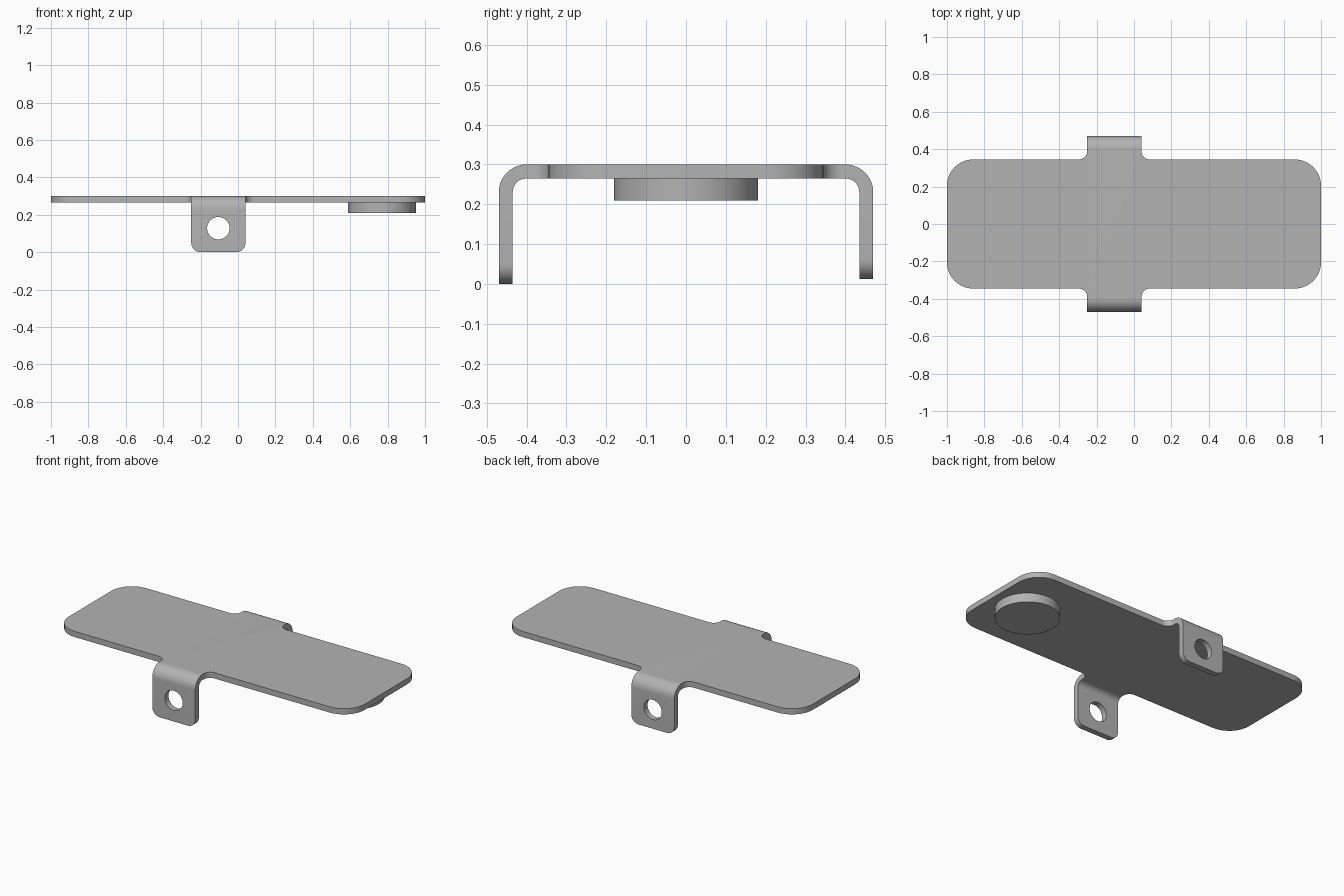
import bpy
import bmesh
from math import pi, sin, cos
from mathutils import Vector

if "Cube" in bpy.data.objects:
    bpy.data.objects.remove(bpy.data.objects["Cube"], do_unlink=True)

TOP, THICK = 0.3, 0.035
BEND_Y, BEND_R = 0.4, 0.07          # where the tabs start to fold, outer radius
ARC = BEND_R * pi / 2
HALF_W = 0.345
TAB_L, TAB_R = -0.25, 0.04
TAB_X = (TAB_L + TAB_R) / 2

grey = bpy.data.materials.new("grey metal")
grey.use_nodes = True
colour = (0.45, 0.45, 0.45, 1)
grey.diffuse_color = colour
grey.node_tree.nodes["Principled BSDF"].inputs["Base Color"].default_value = colour


def rounded(corners, steps=10):
    """Outline with each (x, y, radius) right-angle corner rounded."""
    points = []
    for i, (x, y, r) in enumerate(corners):
        here = Vector((x, y))
        before = (Vector(corners[i - 1][:2]) - here).normalized() * r
        after = (Vector(corners[(i + 1) % len(corners)][:2]) - here).normalized() * r
        centre = here + before + after
        for k in range(steps + 1):
            a = k / steps * pi / 2
            points.append(centre - after * cos(a) - before * sin(a))
    return points


def finish(name, bm):
    bmesh.ops.recalc_face_normals(bm, faces=bm.faces)
    mesh = bpy.data.meshes.new(name)
    bm.to_mesh(mesh)
    bm.free()
    mesh.materials.append(grey)
    obj = bpy.data.objects.new(name, mesh)
    bpy.context.collection.objects.link(obj)
    return obj


def activate(obj):
    bpy.ops.object.select_all(action="DESELECT")
    obj.select_set(True)
    bpy.context.view_layer.objects.active = obj


def cylinder(name, radius, depth):
    bm = bmesh.new()
    bmesh.ops.create_cone(bm, cap_ends=True, segments=64, radius1=radius,
                          radius2=radius, depth=depth)
    return finish(name, bm)


# Flat sheet blank: plate with a tab on each long side
front_end = -(BEND_Y + ARC + TOP - BEND_R)
back_end = -front_end - 0.012
corner, fillet, tip = 0.14, 0.045, 0.05
outline = rounded([
    (-1, -HALF_W, corner),
    (TAB_L, -HALF_W, fillet), (TAB_L, front_end, tip),
    (TAB_R, front_end, tip), (TAB_R, -HALF_W, fillet),
    (1, -HALF_W, corner), (1, HALF_W, corner),
    (TAB_R, HALF_W, fillet), (TAB_R, back_end, tip),
    (TAB_L, back_end, tip), (TAB_L, HALF_W, fillet),
    (-1, HALF_W, corner)])
bm = bmesh.new()
sheet = bm.faces.new([bm.verts.new((p.x, p.y, TOP)) for p in outline])
extruded = bmesh.ops.extrude_face_region(bm, geom=[sheet], use_keep_orig=True)
for v in extruded["geom"]:
    if isinstance(v, bmesh.types.BMVert):
        v.co.z -= THICK

# Cut bend lines, then fold both tabs down
for side in (-1, 1):
    for k in range(13):
        y = side * (BEND_Y + ARC * k / 12)
        bmesh.ops.bisect_plane(bm, geom=bm.verts[:] + bm.edges[:] + bm.faces[:],
                               plane_co=(0, y, 0), plane_no=(0, 1, 0))
for v in bm.verts:
    s = abs(v.co.y) - BEND_Y
    if s > 0:
        side = 1 if v.co.y > 0 else -1
        a = min(s / BEND_R, pi / 2)
        r = v.co.z - (TOP - BEND_R)
        v.co.y = side * (BEND_Y + r * sin(a))
        v.co.z = TOP - BEND_R + r * cos(a) - max(0, s - ARC)
plate = finish("bracket_plate", bm)

# Bolt holes through both tabs
cutter = cylinder("hole_cutter", 0.06, 1.4)
cutter.rotation_euler.x = pi / 2
cutter.location = (TAB_X, 0, 0.128)
cutter.hide_render = True
activate(plate)
cut = plate.modifiers.new("holes", "BOOLEAN")
cut.operation = "DIFFERENCE"
cut.solver = "EXACT"
cut.object = cutter
bpy.ops.object.modifier_apply(modifier=cut.name)
bpy.data.objects.remove(cutter, do_unlink=True)

# Round pad under the plate
pad = cylinder("round_pad", 0.181, 0.056)
pad.location = (0.77, 0, TOP - THICK - 0.028)

for obj in (plate, pad):
    activate(obj)
    bpy.ops.object.shade_smooth_by_angle(angle=pi / 6)
